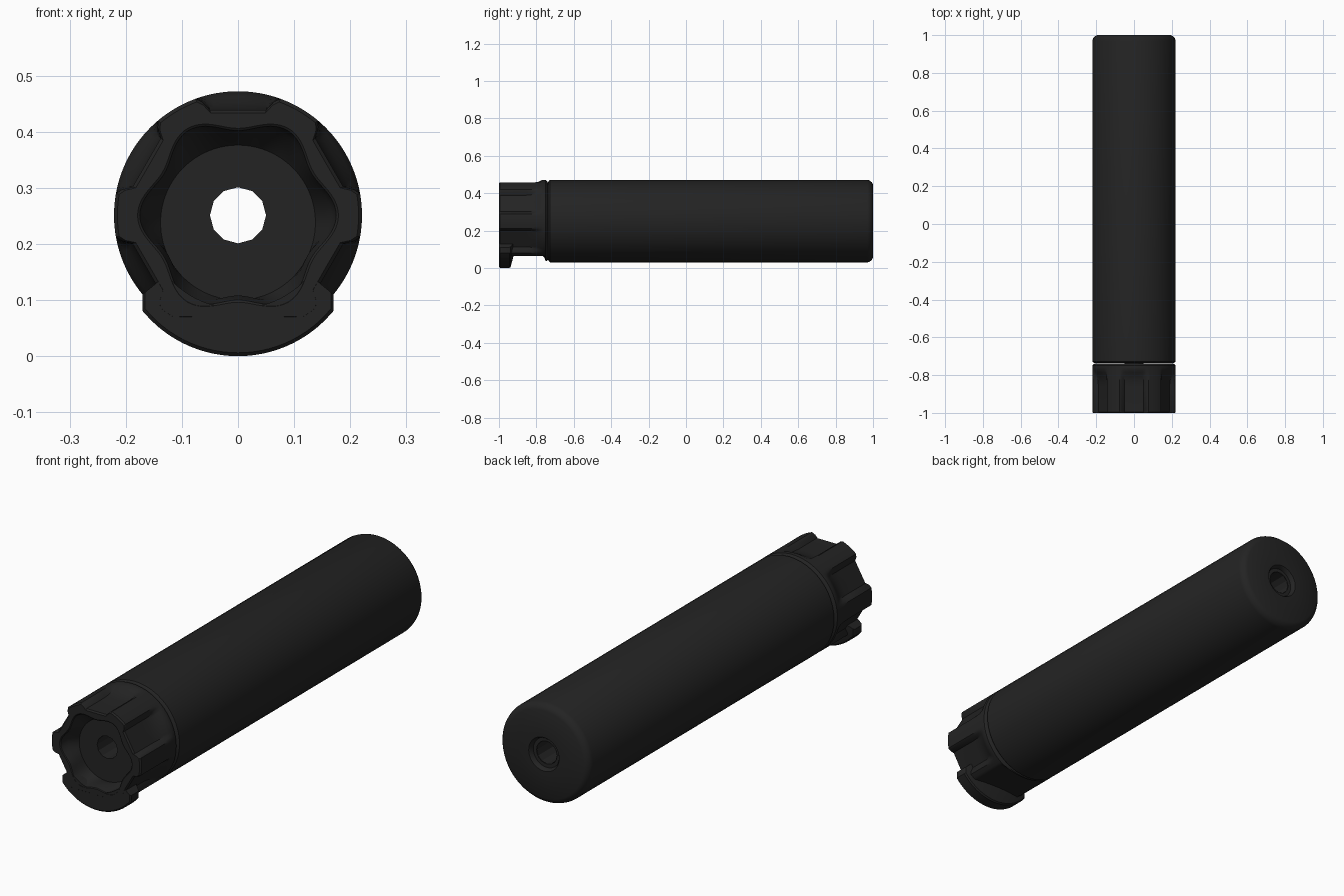
import bpy
import bmesh
from math import cos, sin, pi, radians, degrees, sqrt, hypot

cube = bpy.data.objects.get("Cube")
if cube:
    bpy.data.objects.remove(cube, do_unlink=True)

AXIS_Z = 0.251
R = 0.221
BORE = 0.05

black = bpy.data.materials.new("matte_black")
black.use_nodes = True
colour = (0.017, 0.017, 0.017, 1)
black.diffuse_color = colour
bsdf = black.node_tree.nodes["Principled BSDF"]
bsdf.inputs["Base Color"].default_value = colour
bsdf.inputs["Roughness"].default_value = 0.6


def skin(name, rings, closed=True, loop=False, caps=False, smooth=35):
    """Join rings of points with quads into one smooth-shaded object."""
    bm = bmesh.new()
    rows = [[bm.verts.new(p) for p in ring] for ring in rings]
    n = len(rows[0])
    pairs = list(zip(rows, rows[1:]))
    if loop:
        pairs.append((rows[-1], rows[0]))
    for a, b in pairs:
        for i in range(n if closed else n - 1):
            j = (i + 1) % n
            bm.faces.new((a[i], a[j], b[j], b[i]))
    if caps:
        bm.faces.new(rows[0])
        bm.faces.new(rows[-1])
    bmesh.ops.recalc_face_normals(bm, faces=bm.faces)
    mesh = bpy.data.meshes.new(name)
    bm.to_mesh(mesh)
    bm.free()
    mesh.materials.append(black)
    obj = bpy.data.objects.new(name, mesh)
    bpy.context.collection.objects.link(obj)
    bpy.context.view_layer.objects.active = obj
    obj.select_set(True)
    bpy.ops.object.shade_smooth_by_angle(angle=radians(smooth))
    obj.select_set(False)
    return obj


def ring(y, radius, n, cz=AXIS_Z):
    """Ring round the long axis; radius is a number or a function of angle."""
    pts = []
    for i in range(n):
        a = 2 * pi * i / n
        r = radius(a) if callable(radius) else radius
        pts.append((r * cos(a), y, cz + r * sin(a)))
    return pts


def off(a, centre):
    """Angle in degrees between a and a centre direction."""
    return abs((degrees(a) - centre + 180) % 360 - 180)


def bore_edge(a):
    # twelve-sided hole
    d = (a + 1e-6) % (pi / 6) - pi / 12
    return BORE * cos(pi / 12) / cos(d)


def collar_radius(notch, flat):
    """Outer collar outline: five flat-floored notches and a bottom flat."""
    def f(a):
        r = R
        for c in (30, 90, 150, 210, 330):
            d = off(a, c)
            if d < 19:
                floor = 0.188 / cos(radians(d))
                side = min(1, max(0, (19 - d) / 4))
                r -= (R - floor) * side * notch
        d = off(a, 270)
        if d < 40:
            cut = min(R, 0.186 / cos(radians(d)))
            r = min(r, R - (R - cut) * flat)
        return r
    return f


def mouth(extra):
    # scalloped inner rim, wider behind each lobe
    return lambda a: 0.163 + extra + 0.012 * cos(6 * a)


# main tube with rounded ends and a countersunk exit
profile = [(-0.737, BORE), (-0.737, 0.208), (-0.734, 0.214), (-0.727, R),
           (0.970, R), (0.982, 0.217), (0.993, 0.208), (1.0, 0.195),
           (1.0, 0.075), (0.994, 0.070), (0.980, 0.066), (0.980, BORE)]
skin("main_tube", [ring(y, r, 48) for y, r in profile])

# bore lining
skin("bore", [ring(y, BORE, 12) for y in (-0.92, 0.98)], smooth=20)

# notched front collar: recess floor, mouth, then the outer wall
N = 144
rings = [ring(-0.92, bore_edge, N),
         ring(-0.92, 0.138, N, 0.238),
         ring(-0.96, mouth(-0.008), N),
         ring(-0.997, mouth(0), N),
         ring(-1.0, mouth(0.004), N)]
outer = collar_radius(1, 1)
rings.append(ring(-1.0, lambda a: outer(a) - 0.006, N))
for y, notch, flat in [(-0.994, 1, 1), (-0.86, 1, 1), (-0.83, 0.88, 1),
                       (-0.805, 0.62, 1), (-0.785, 0.28, 1),
                       (-0.768, 0, 1), (-0.758, 0, 0.8), (-0.75, 0, 0.2)]:
    rings.append(ring(y, collar_radius(notch, flat), N))
rings += [ring(-0.743, 0.214, N), ring(-0.738, 0.205, N), ring(-0.738, BORE, N)]
skin("front_collar", rings)

# lower lug: crescent plate hanging below the collar mouth
half, arc, steps = 0.17, 0.22, 24
edge = [(-half, 0.11)]
for i in range(steps + 1):
    x = half * (2 * i / steps - 1)
    edge.append((x, arc - sqrt(arc * arc - x * x)))
edge.append((half, 0.11))

sections = []
for x, z in edge:
    dx, dz = x, z - AXIS_Z
    d = hypot(dx, dz)

    def at(r, y):
        return (dx / d * r, y, AXIS_Z + dz / d * r)
    sections.append([at(0.166, -0.9995), at(d - 0.006, -1.0), at(d, -0.994),
                     at(d, -0.945), at(d - 0.005, -0.938),
                     at(0.18, -0.92), at(0.166, -0.92)])
skin("lower_lug", sections, caps=True)
